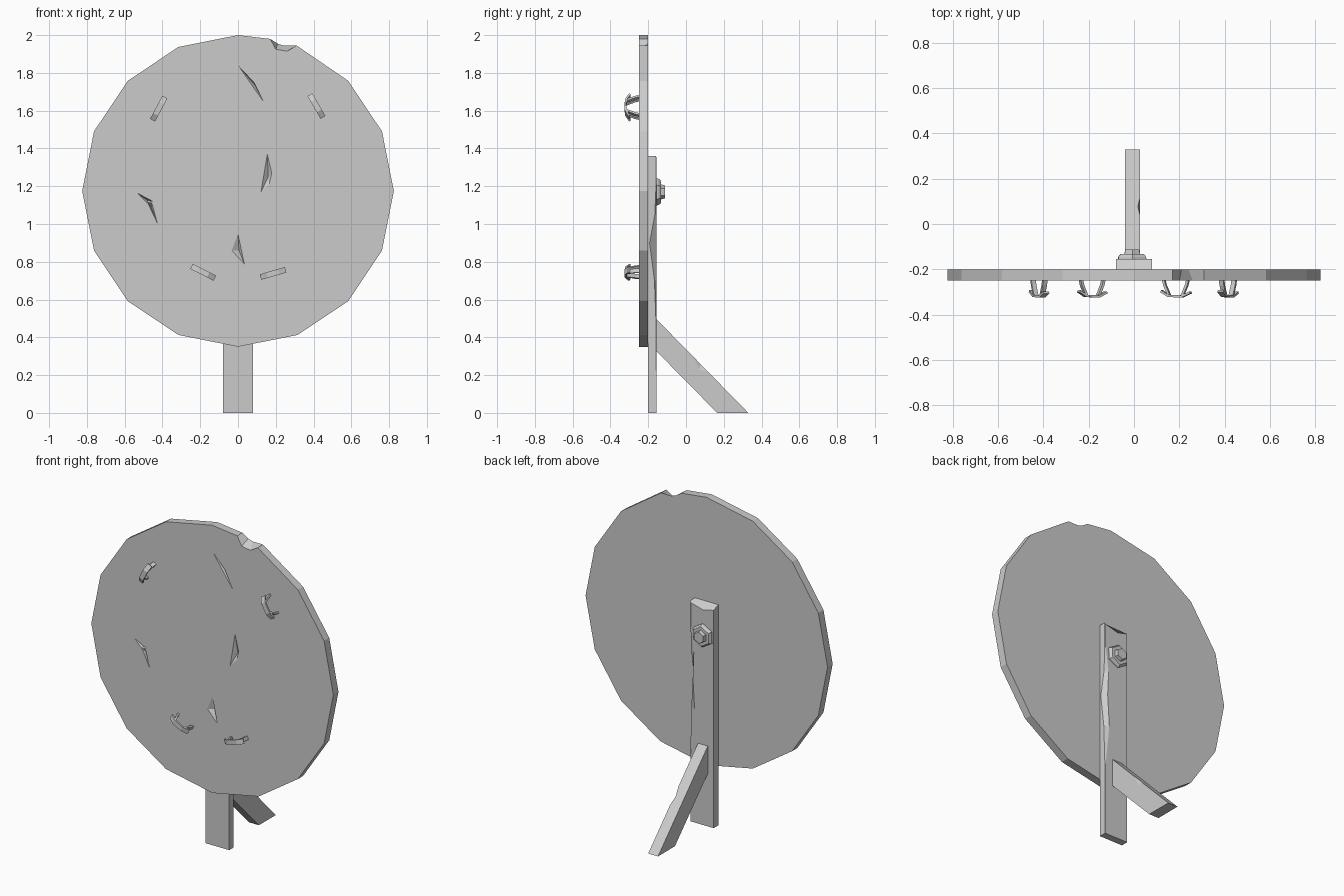
import bpy, bmesh, math
from mathutils import Vector, Matrix

cube = bpy.data.objects.get("Cube")
if cube:
    bpy.data.objects.remove(cube, do_unlink=True)

grey = bpy.data.materials.new("plain grey")
grey.use_nodes = True
colour = (0.6, 0.6, 0.6, 1)
grey.diffuse_color = colour
for node in grey.node_tree.nodes:
    if node.type == 'BSDF_PRINCIPLED':
        node.inputs["Base Color"].default_value = colour


def finish(name, bm):
    bmesh.ops.recalc_face_normals(bm, faces=bm.faces)
    mesh = bpy.data.meshes.new(name)
    bm.to_mesh(mesh)
    bm.free()
    mesh.materials.append(grey)
    obj = bpy.data.objects.new(name, mesh)
    bpy.context.collection.objects.link(obj)
    return obj


def loft(name, rings):
    """Join matching rings of points and cap both ends."""
    bm = bmesh.new()
    loops = [[bm.verts.new(p) for p in ring] for ring in rings]
    for a, b in zip(loops, loops[1:]):
        for i in range(len(a)):
            j = (i + 1) % len(a)
            bm.faces.new((a[i], a[j], b[j], b[i]))
    bm.faces.new(loops[0])
    bm.faces.new(loops[-1])
    return finish(name, bm)


def gouge(target, points):
    """Cut the hull of a few points out of the target."""
    bm = bmesh.new()
    for p in points:
        bm.verts.new(p)
    bmesh.ops.convex_hull(bm, input=bm.verts)
    cutter = finish("cutter", bm)
    cutter.hide_render = True
    mod = target.modifiers.new("gouge", 'BOOLEAN')
    mod.operation = 'DIFFERENCE'
    mod.solver = 'EXACT'
    mod.object = cutter
    bpy.context.view_layer.objects.active = target
    bpy.ops.object.modifier_apply(modifier=mod.name)
    bpy.data.objects.remove(cutter, do_unlink=True)


# Round board with a chipped rim
FRONT, BACK, R, CZ = -0.25, -0.2, 0.825, 1.175
rim = []
for i in range(16):
    a = i * math.tau / 16
    rim.append((R * math.sin(a), CZ + R * math.cos(a)))


def outline(y, chip):
    pts = rim[:1] + [(0.17, 1.98)] + chip + [(0.31, 1.945)] + rim[2:]
    return [(x, y, z) for x, z in pts]


board = loft("round_board", [
    outline(FRONT, [(0.2, 1.925), (0.26, 1.915)]),
    outline(BACK, [(0.21, 1.955), (0.24, 1.945)])])

# Gouges in the board face: outline, then deepest point
scars = [
    ([(0, 1.84), (0.085, 1.75), (0.14, 1.64), (0.09, 1.71)], (0.09, 1.735)),
    ([(0.155, 1.375), (0.18, 1.27), (0.165, 1.21), (0.12, 1.165)], (0.16, 1.25)),
    ([(-0.535, 1.165), (-0.45, 1.12), (-0.48, 1.11)], (-0.48, 1.125)),
    ([(-0.48, 1.115), (-0.455, 1.11), (-0.425, 1.0)], (-0.46, 1.09)),
    ([(0, 0.95), (0.035, 0.785), (-0.035, 0.86)], (0.005, 0.86)),
]
for edge, deep in scars:
    gouge(board, [(x, FRONT - 0.001, z) for x, z in edge]
          + [(deep[0], FRONT + 0.02, deep[1])])

# Upright post, one back edge worn away by varying amounts
W, PB = 0.08, -0.155


def post_ring(z, dx, dy, dip=0):
    return [(-W, BACK, z), (W, BACK, z), (W, PB - dy, z),
            (W - dx, PB, z - dip / 3), (-0.01, PB, z - dip), (-W, PB, z - dip / 2)]


wear = [(0, 0.002, 0.002), (0.45, 0.004, 0.003), (0.7, 0.03, 0.012),
        (0.9, 0.018, 0.038), (1.05, 0.025, 0.01), (1.2, 0.004, 0.004)]
loft("upright_post", [post_ring(*w) for w in wear] + [post_ring(1.36, 0.004, 0.004, 0.035)])

# Slanted prop behind the post
side = [(PB - 0.005, 0.5), (0.33, 0), (0.165, 0), (PB - 0.005, 0.33)]
prop = loft("back_prop", [[(x, y, z) for y, z in side] for x in (-0.04, 0.027)])
gouge(prop, [(0.03, 0.01, 0.34), (0.03, 0.15, 0.2), (0.03, 0.07, 0.22),
             (0.03, 0.1, 0.3), (0.012, 0.08, 0.27)])
gouge(prop, [(-0.043, 0.18, 0.16), (-0.043, 0.22, 0.12), (-0.043, 0.22, 0.17),
             (-0.03, 0.2, 0.135)])


# Hexagonal washer and nut on the back of the post
def hexagon(y, r):
    return [(-0.008 + r * math.cos(i * math.pi / 3 + 0.5), y,
             1.17 + r * math.sin(i * math.pi / 3 + 0.5)) for i in range(6)]


loft("bolt_washer", [hexagon(-0.16, 0.072), hexagon(-0.145, 0.07), hexagon(-0.133, 0.06)])
loft("bolt_nut", [hexagon(-0.135, 0.04), hexagon(-0.112, 0.035)])


# Small bent metal clips: strips following a path of (along, out) points
def strip(name, path, width, thick, place):
    rings = []
    for i, p in enumerate(path):
        a, b = Vector(path[max(i - 1, 0)]), Vector(path[min(i + 1, len(path) - 1)])
        t = (b - a).normalized()
        n = Vector((-t.y, t.x)) * thick / 2
        q = Vector(p)
        corners = [(q + n, 1), (q + n, -1), (q - n, -1), (q - n, 1)]
        rings.append([place @ Vector((c.x, -c.y, s * width / 2)) for c, s in corners])
    return loft(name, rings)


clips = [("upper_right", -0.42, 1.61, 62), ("upper_left", 0.415, 1.625, -60),
         ("lower_right", -0.185, 0.745, -27), ("lower_left", 0.185, 0.738, 16)]
for label, x, z, angle in clips:
    place = Matrix.Translation((x, FRONT, z)) @ Matrix.Rotation(-math.radians(angle), 4, 'Y')
    strip(label + "_clip_bar", [(-0.066, 0.047), (-0.032, 0.068), (0.03, 0.07), (0.068, 0.052)],
          0.03, 0.01, place)
    for s in (-1, 1):
        strip(label + "_clip_leg", [(s * 0.056, -0.005), (s * 0.05, 0.02), (s * 0.03, 0.066)],
              0.022, 0.011, place)
